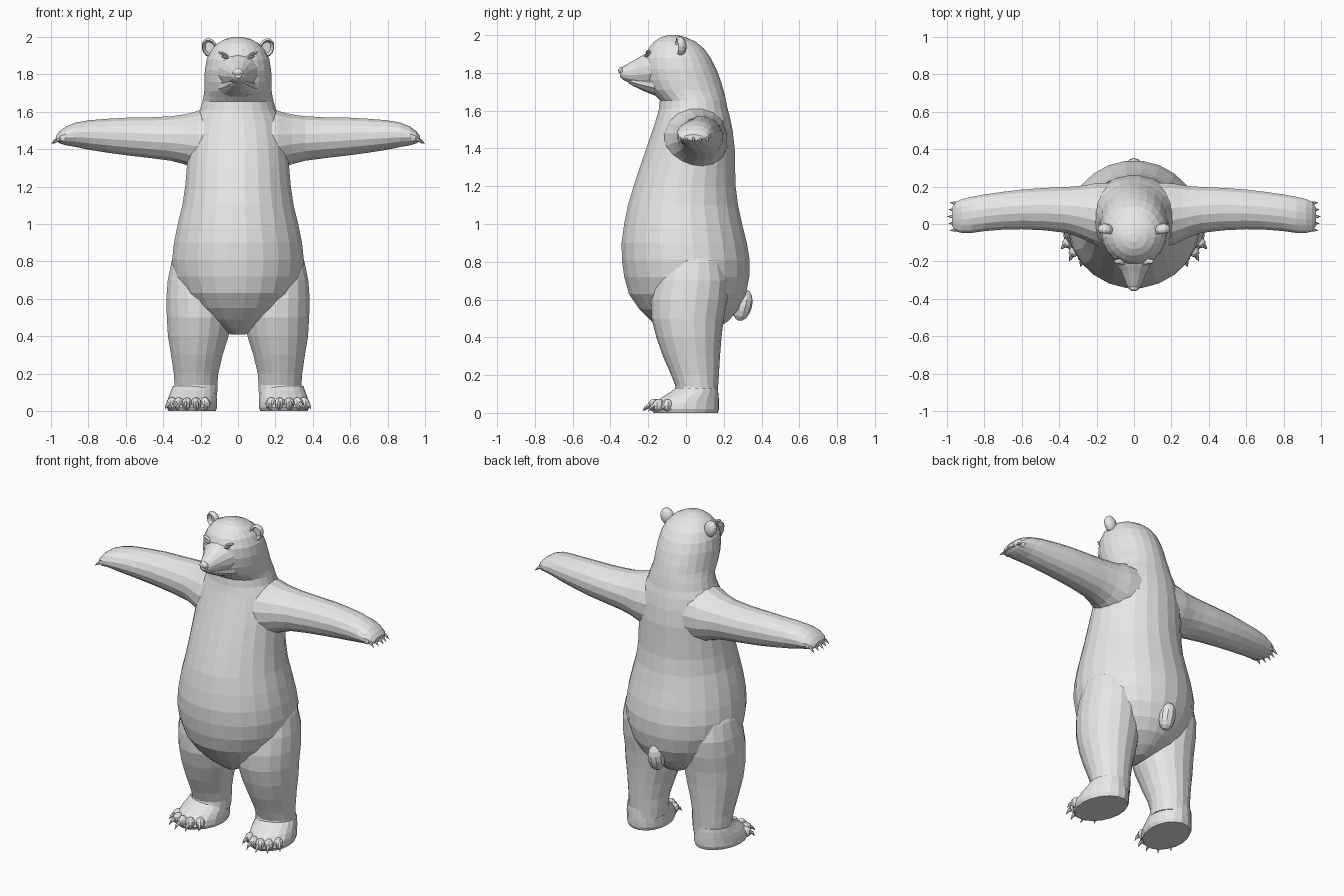
import bpy, bmesh, math
from mathutils import Vector, Matrix

fur = bpy.data.materials.new("pale_grey")
fur.diffuse_color = (0.8, 0.8, 0.8, 1)


def finish(name, bm, mirror=False):
    bmesh.ops.recalc_face_normals(bm, faces=bm.faces)
    me = bpy.data.meshes.new(name)
    bm.to_mesh(me)
    bm.free()
    me.materials.append(fur)
    ob = bpy.data.objects.new(name, me)
    bpy.context.collection.objects.link(ob)
    if mirror:
        ob.modifiers.new("mirror", 'MIRROR').use_mirror_merge = False
    return ob


def loft(bm, axis, rows, n=20):
    """Skin oval rings; each row is (position on axis, a0, a1, b0, b1)."""
    rings = []
    for t, a0, a1, b0, b1 in rows:
        ring = []
        for i in range(n):
            w = 2 * math.pi * (i + 0.5) / n
            a = (a0 + a1) / 2 + (a1 - a0) / 2 * math.cos(w)
            b = (b0 + b1) / 2 + (b1 - b0) / 2 * math.sin(w)
            co = {'x': (t, a, b), 'y': (a, t, b), 'z': (a, b, t)}[axis]
            ring.append(bm.verts.new(co))
        rings.append(ring)
    for r, s in zip(rings, rings[1:]):
        for i in range(n):
            j = (i + 1) % n
            bm.faces.new((r[i], r[j], s[j], s[i]))
    bm.faces.new(rings[0])
    bm.faces.new(rings[-1])


def ball(bm, loc, size, rot=None, u=12, v=8):
    m = Matrix.Translation(loc) @ (rot or Matrix()) @ Matrix.Diagonal((*size, 1))
    return bmesh.ops.create_uvsphere(bm, u_segments=u, v_segments=v, radius=1, matrix=m)['verts']


def claw(bm, base, tip, r):
    """Hooked spike in two straight steps."""
    base, tip = Vector(base), Vector(tip)
    mid = base.lerp(tip, 0.55) + Vector((0, 0, 0.006))
    q = (tip - base).to_track_quat('Z', 'Y')
    rings = []
    for c, k in ((base, r), (mid, r * 0.7)):
        rings.append([bm.verts.new(c + q @ Vector((k * math.cos(i * math.pi / 3),
                                                   k * math.sin(i * math.pi / 3), 0))) for i in range(6)])
    end = bm.verts.new(tip)
    for i in range(6):
        j = (i + 1) % 6
        bm.faces.new((rings[0][i], rings[0][j], rings[1][j], rings[1][i]))
        bm.faces.new((rings[1][i], rings[1][j], end))
    bm.faces.new(rings[0])


# Torso, neck and skull: height, half width, front, back
torso = [(.41, .04, -.08, .09), (.44, .10, -.13, .16), (.49, .19, -.19, .23), (.55, .255, -.25, .28),
         (.63, .31, -.305, .32), (.72, .345, -.33, .338), (.81, .355, -.342, .34), (.9, .345, -.344, .325),
         (1, .325, -.33, .30), (1.1, .30, -.31, .278), (1.2, .285, -.28, .265), (1.3, .276, -.247, .262),
         (1.4, .268, -.212, .26), (1.5, .25, -.178, .248), (1.57, .228, -.155, .233), (1.61, .205, -.145, .222),
         (1.655, .192, -.14, .213), (1.68, .186, -.165, .208), (1.71, .182, -.195, .2), (1.76, .181, -.218, .185),
         (1.82, .179, -.228, .162), (1.88, .169, -.222, .132), (1.93, .145, -.2, .096), (1.965, .112, -.17, .052),
         (1.988, .07, -.135, 0), (2, .025, -.095, -.045)]
bm = bmesh.new()
loft(bm, 'z', [(z, -w, w, f, b) for z, w, f, b in torso], 24)
finish("torso_and_head", bm)

# Upper muzzle, overhanging a slimmer jaw
bm = bmesh.new()
loft(bm, 'y', [(y, -w, w, a, b) for y, w, a, b in
               [(-.1, .14, 1.71, 1.945), (-.18, .112, 1.72, 1.918), (-.225, .088, 1.725, 1.896),
                (-.265, .066, 1.737, 1.872), (-.305, .05, 1.75, 1.85), (-.335, .036, 1.765, 1.833),
                (-.35, .02, 1.78, 1.82)]], 14)
finish("muzzle", bm)
bm = bmesh.new()
loft(bm, 'y', [(y, -w, w, a, b) for y, w, a, b in
               [(-.1, .13, 1.67, 1.80), (-.17, .105, 1.68, 1.79), (-.23, .07, 1.705, 1.785),
                (-.28, .045, 1.73, 1.78), (-.305, .022, 1.745, 1.77)]], 12)
finish("jaw", bm)

# Nose pad with nostril wings
bm = bmesh.new()
ball(bm, (0, -.342, 1.813), (.028, .017, .02))
for s in (1, -1):
    ball(bm, (s * .02, -.338, 1.807), (.013, .012, .013), None, 8, 6)
finish("nose", bm)

# Narrow eyes under slanted brows
bm = bmesh.new()
ball(bm, (.068, -.207, 1.892), (.022, .014, .008), Matrix.Rotation(-.25, 4, 'Y'), 10, 6)
ball(bm, (.078, -.2, 1.908), (.032, .014, .008), Matrix.Rotation(-.4, 4, 'Y'), 10, 6)
finish("eyes", bm, True)

# Cupped ears: flattened balls with the front pole pushed in
bm = bmesh.new()
vs = ball(bm, (0, 0, 0), (1, 1, 1), Matrix.Rotation(math.pi / 2, 4, 'X'), 14, 10)
for v in vs:
    if v.co.y < -.75:
        v.co.y = .25
bm.transform(Matrix.Translation((.152, -.03, 1.942)) @ Matrix.Rotation(.35, 4, 'Y')
             @ Matrix.Rotation(.2, 4, 'Z') @ Matrix.Diagonal((.042, .032, .053, 1)))
finish("ears", bm, True)

# Arms reaching sideways: x, y range, z range
bm = bmesh.new()
loft(bm, 'x', [(.11, -.13, .225, 1.25, 1.635), (.21, -.115, .22, 1.285, 1.61), (.25, -.095, .212, 1.3, 1.597),
               (.29, -.075, .206, 1.318, 1.588), (.36, -.05, .2, 1.336, 1.578), (.48, -.036, .195, 1.352, 1.572),
               (.6, -.03, .186, 1.366, 1.57), (.7, -.032, .174, 1.38, 1.564), (.8, -.04, .16, 1.396, 1.556),
               (.87, -.05, .147, 1.411, 1.543), (.92, -.05, .135, 1.42, 1.522), (.952, -.04, .12, 1.43, 1.498),
               (.972, -.012, .09, 1.442, 1.473)], 16)
finish("arms", bm, True)

# Fingers and their claws
bm = bmesh.new()
for i in range(5):
    y = -.028 + i * .034
    x = .955 - .007 * abs(i - 2)
    ball(bm, (x - .012, y, 1.46), (.03, .018, .022), None, 8, 6)
    claw(bm, (x, y, 1.458), (x + .045, y + (i - 2) * .004, 1.427), .011)
finish("hand_claws", bm, True)

# Legs: height, x range, y range
bm = bmesh.new()
loft(bm, 'z', [(.08, .11, .345, -.07, .17), (.14, .108, .341, -.055, .17), (.2, .104, .345, -.078, .174),
               (.3, .08, .36, -.122, .18), (.4, .048, .377, -.157, .188), (.5, .03, .383, -.183, .2),
               (.6, .03, .386, -.185, .218), (.7, .05, .378, -.165, .225), (.8, .085, .357, -.125, .2),
               (.88, .13, .32, -.07, .14)], 18)
finish("legs", bm, True)

# Feet turned slightly outward, with flat soles
turn = Matrix.Translation((.235, .06, 0)) @ Matrix.Rotation(.17, 4, 'Z')
bm = bmesh.new()
loft(bm, 'z', [(0, -.125, .125, -.235, .11), (.02, -.133, .133, -.248, .117), (.05, -.131, .131, -.235, .117),
               (.08, -.127, .127, -.195, .115), (.11, -.12, .12, -.145, .112), (.133, -.114, .114, -.115, .108)], 18)
bm.transform(turn)
finish("feet", bm, True)

# Toes and their claws, fanned around the front of the foot
bm = bmesh.new()
for i in range(5):
    a = (i - 2) * .42
    dx, dy = math.sin(a), -math.cos(a)
    x, y = .118 * dx, -.065 + .165 * dy
    ball(bm, (x, y, .04), (.029, .036, .034), Matrix.Rotation(a, 4, 'Z'), 8, 6)
    claw(bm, (x + .02 * dx, y + .024 * dy, .042), (x + .045 * dx, y + .066 * dy, .008), .013)
bm.transform(turn)
finish("foot_claws", bm, True)

# Stubby tail
bm = bmesh.new()
ball(bm, (0, .3, .57), (.05, .05, .085), Matrix.Rotation(-.25, 4, 'X'), 10, 8)
finish("tail", bm)
